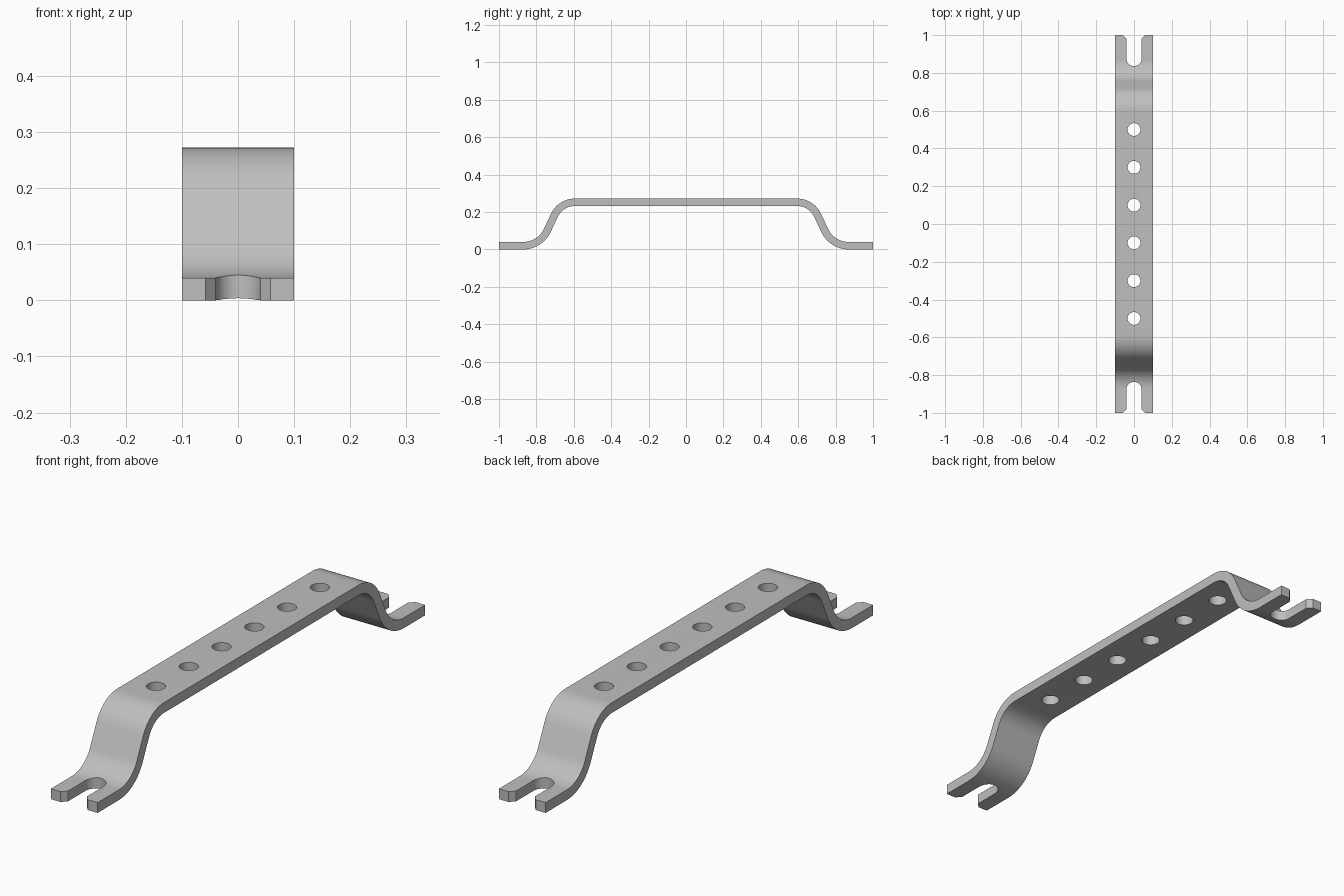
import bpy
import bmesh
from math import sin, cos, pi, radians
from mathutils import Vector

if "Cube" in bpy.data.objects:
    bpy.data.objects.remove(bpy.data.objects["Cube"])

WIDTH, THICK, HEIGHT = 0.2, 0.04, 0.272
BEND, R_LOW, R_TOP = radians(65), 0.142, 0.12
FOOT_Y, STEPS = 0.87, 12

metal = bpy.data.materials.new("grey metal")
metal.use_nodes = True
grey = (0.52, 0.52, 0.52, 1)
metal.diffuse_color = grey
metal.node_tree.nodes["Principled BSDF"].inputs["Base Color"].default_value = grey


def prism(name, outline, depth):
    """Extrude a closed outline of 3D points along a vector."""
    bm = bmesh.new()
    face = bm.faces.new([bm.verts.new(p) for p in outline])
    new = bmesh.ops.extrude_face_region(bm, geom=[face])["geom"]
    bmesh.ops.translate(bm, vec=depth, verts=[v for v in new if isinstance(v, bmesh.types.BMVert)])
    bmesh.ops.recalc_face_normals(bm, faces=bm.faces)
    mesh = bpy.data.meshes.new(name)
    bm.to_mesh(mesh)
    bm.free()
    obj = bpy.data.objects.new(name, mesh)
    bpy.context.collection.objects.link(obj)
    mesh.materials.append(metal)
    return obj


# Centre line of one bent leg: (y, z, slope angle), from foot tip to raised bar
low_z, top_z = THICK / 2, HEIGHT - THICK / 2
rise = top_z - low_z - (R_LOW + R_TOP) * (1 - cos(BEND))
run = rise / sin(BEND) * cos(BEND)
top_y = FOOT_Y - (R_LOW + R_TOP) * sin(BEND) - run
angles = [BEND * i / STEPS for i in range(STEPS + 1)]
path = [(1, low_z, 0)]
path += [(FOOT_Y - R_LOW * sin(a), low_z + R_LOW * (1 - cos(a)), a) for a in angles]
path += [(top_y + R_TOP * sin(a), top_z - R_TOP * (1 - cos(a)), a) for a in reversed(angles)]

# Offset both ways for the thickness, then mirror to the other end
upper = [(y + sin(a) * THICK / 2, z + cos(a) * THICK / 2) for y, z, a in path]
lower = [(y - sin(a) * THICK / 2, z - cos(a) * THICK / 2) for y, z, a in path]
upper += [(-y, z) for y, z in reversed(upper)]
lower += [(-y, z) for y, z in reversed(lower)]
section = [Vector((-WIDTH / 2, y, z)) for y, z in upper + lower[::-1]]
bracket = prism("bracket_strap", section, Vector((WIDTH, 0, 0)))

# Round holes along the bar
up = Vector((0, 0, 0.6))
cutters = []
for i in range(6):
    y = -0.5 + 0.2 * i
    ring = [Vector((0.034 * cos(t * pi / 16), y + 0.034 * sin(t * pi / 16), -0.1)) for t in range(32)]
    cutters.append(prism("hole_cutter", ring, up))

# Open slots with a rounded end and a chamfered mouth in both feet
R, MOUTH = 0.04, 0.058
for side in (-1, 1):
    arc = [(R * cos(t * pi / 16), 0.876 - R * sin(t * pi / 16)) for t in range(17)]
    shape = arc + [(-R, 0.98), (-MOUTH, 1), (-MOUTH, 1.1), (MOUTH, 1.1), (MOUTH, 1), (R, 0.98)]
    cutters.append(prism("slot_cutter", [Vector((x, side * y, -0.1)) for x, y in shape], up))

bpy.ops.object.select_all(action="DESELECT")
bpy.context.view_layer.objects.active = bracket
bracket.select_set(True)
for cutter in cutters:
    mod = bracket.modifiers.new("cut", "BOOLEAN")
    mod.operation = "DIFFERENCE"
    mod.solver = "EXACT"
    mod.object = cutter
    bpy.ops.object.modifier_apply(modifier=mod.name)
    bpy.data.objects.remove(cutter)

bpy.ops.object.shade_smooth_by_angle(angle=radians(30))
